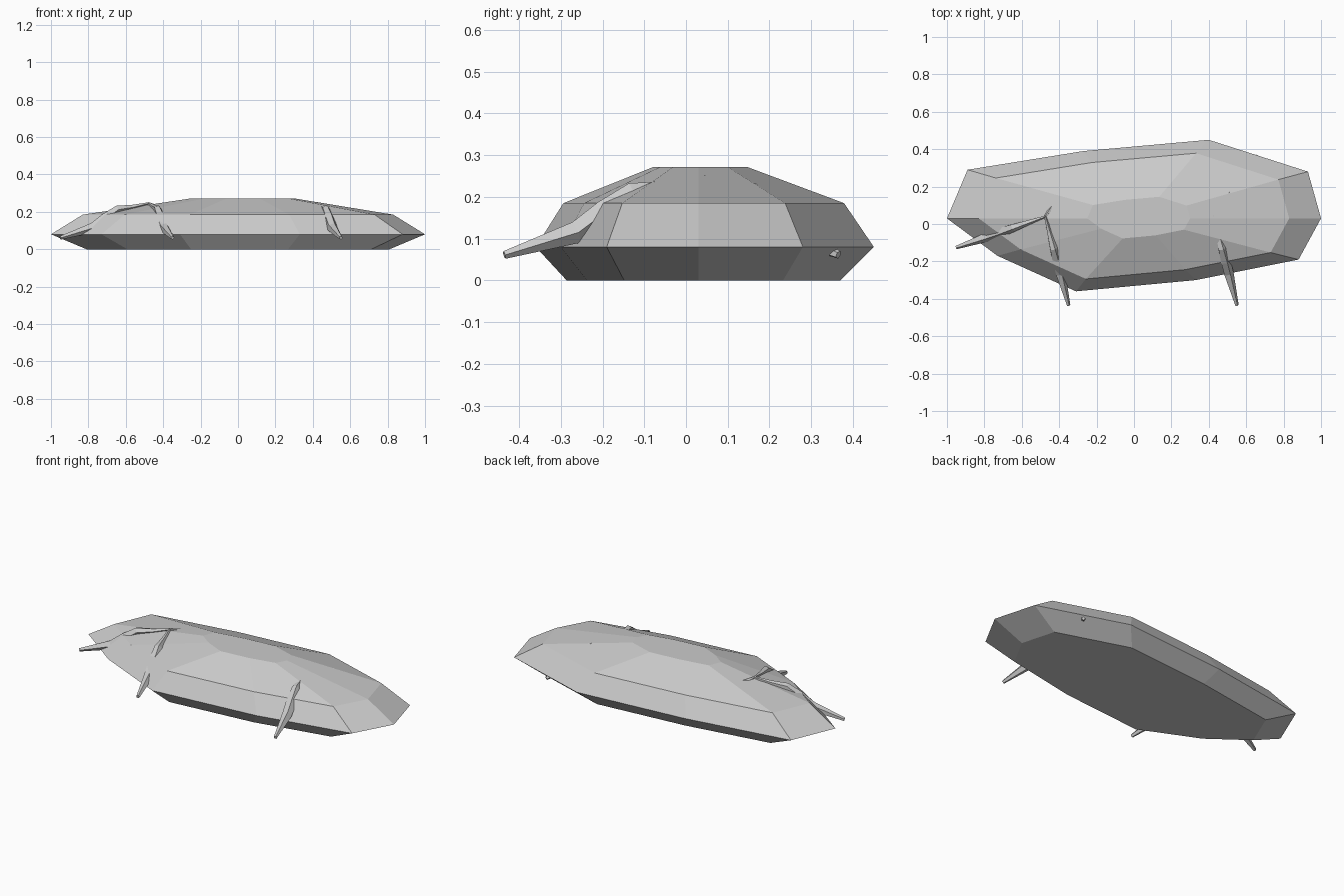
import bpy, bmesh, math
from mathutils import Vector

if "Cube" in bpy.data.objects:
    bpy.data.objects.remove(bpy.data.objects["Cube"])


def loft(name, rings):
    """Skin a list of equal-count vertex rings and cap both ends."""
    bm = bmesh.new()
    rows = [[bm.verts.new(p) for p in ring] for ring in rings]
    n = len(rows[0])
    for a, b in zip(rows, rows[1:]):
        for i in range(n):
            j = (i + 1) % n
            bm.faces.new((a[i], a[j], b[j], b[i]))
    bm.faces.new(rows[0])
    bm.faces.new(rows[-1])
    bmesh.ops.recalc_face_normals(bm, faces=bm.faces)
    mesh = bpy.data.meshes.new(name)
    bm.to_mesh(mesh)
    bm.free()
    obj = bpy.data.objects.new(name, mesh)
    bpy.context.collection.objects.link(obj)
    return obj


# Faceted stone: one irregular outline scaled at four heights
outline = [(-1, .03), (-.73, -.17), (-.31, -.36), (.33, -.30), (.88, -.19),
           (1, .03), (.93, .28), (.40, .45), (-.27, .39), (-.89, .29)]
levels = [(0, .81, 0), (.08, 1, 0), (.185, .83, 0), (.272, .275, .025)]
loft("stone", [[(x * s + dx, .03 + (y - .03) * s, z) for x, y in outline]
               for z, s, dx in levels])

# Toes: arched tapered spikes, (fraction along, height, radius)
profile = [(0, .246, .006), (.18, .225, .014), (.36, .212, .023),
           (.50, .165, .029), (.64, .115, .028), (1, .061, .010)]


def toe(name, start, delta, sides=5):
    path = [Vector((start[0] + delta[0] * t, start[1] + delta[1] * t, z))
            for t, z, r in profile]
    side = Vector((-delta[1], delta[0], 0)).normalized()
    rings = []
    for i, c in enumerate(path):
        tangent = (path[min(i + 1, len(path) - 1)] - path[max(i - 1, 0)]).normalized()
        up = tangent.cross(side)
        r = profile[i][2]
        rings.append([c + side * r * math.cos(a) + up * r * math.sin(a)
                      for a in (math.tau * k / sides for k in range(sides))])
    loft(name, rings)


# Two identical feet gripping the stone
deltas = {"outer": (-.475, -.165), "front": (.125, -.475), "back": (.235, .325)}
for foot, x in (("left", -.475), ("right", .425)):
    for label, delta in deltas.items():
        toe(f"{foot}_{label}_toe", (x, .04), delta)
